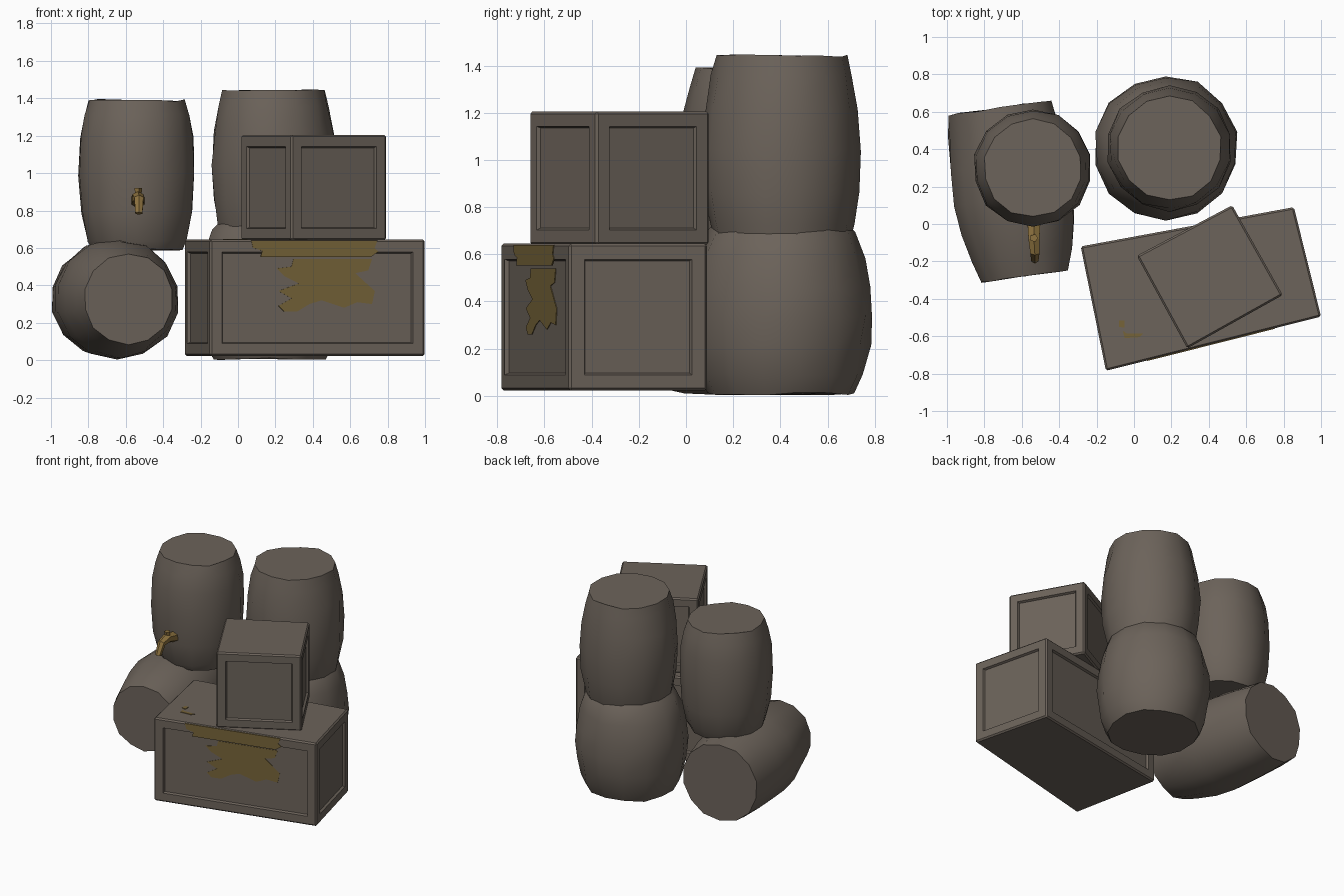
import bpy, bmesh, math, random
from mathutils import Vector

if "Cube" in bpy.data.objects:
    bpy.data.objects.remove(bpy.data.objects["Cube"])

random.seed(4)


def material(name, rgb):
    m = bpy.data.materials.new(name)
    m.diffuse_color = (*rgb, 1)
    m.use_nodes = True
    m.node_tree.nodes["Principled BSDF"].inputs["Base Color"].default_value = m.diffuse_color
    return m


WOOD = material("weathered wood", (0.150, 0.125, 0.103))
STAIN = material("ochre stain", (0.180, 0.125, 0.040))
BRASS = material("old brass", (0.270, 0.170, 0.050))


def finish(bm, name, mat, smooth=None):
    bmesh.ops.recalc_face_normals(bm, faces=bm.faces)
    me = bpy.data.meshes.new(name)
    bm.to_mesh(me)
    bm.free()
    me.materials.append(mat)
    ob = bpy.data.objects.new(name, me)
    bpy.context.collection.objects.link(ob)
    if smooth:
        bpy.ops.object.select_all(action='DESELECT')
        ob.select_set(True)
        bpy.context.view_layer.objects.active = ob
        bpy.ops.object.shade_smooth_by_angle(angle=math.radians(smooth))
    return ob


def loft(name, rings, mat, sides, jitter=0.0, smooth=None):
    """rings: (centre, axis direction, radius), joined by quads and capped."""
    bm = bmesh.new()
    loops = []
    for c, d, r in rings:
        q = Vector(d).to_track_quat('Z', 'Y')
        loop = []
        for i in range(sides):
            a = math.tau * (i + 0.5) / sides
            rr = r * (1 + random.uniform(-jitter, jitter))
            p = Vector((rr * math.cos(a), rr * math.sin(a),
                        random.uniform(-jitter, jitter) * 0.4))
            loop.append(bm.verts.new(Vector(c) + q @ p))
        loops.append(loop)
    for a, b in zip(loops, loops[1:]):
        for i in range(sides):
            j = (i + 1) % sides
            bm.faces.new((a[i], a[j], b[j], b[i]))
    bm.faces.new(loops[0][::-1])
    bm.faces.new(loops[-1])
    return finish(bm, name, mat, smooth)


def barrel(name, base, axis, profile):
    """profile: (distance along axis, radius)."""
    d = Vector(axis).normalized()
    loft(name, [(Vector(base) + d * t, d, r) for t, r in profile],
         WOOD, 14, 0.018, 40)


def crate(name, corners, z0, z1, frame):
    """Box over four plan corners with recessed panels on the four sides."""
    bm = bmesh.new()
    lo = [bm.verts.new((x, y, z0)) for x, y in corners]
    hi = [bm.verts.new((x, y, z1)) for x, y in corners]
    bm.faces.new(lo[::-1])
    bm.faces.new(hi)
    for i in range(4):
        j = (i + 1) % 4
        bm.faces.new((lo[i], lo[j], hi[j], hi[i]))
    bmesh.ops.bevel(bm, geom=bm.edges[:], offset=0.01, segments=1,
                    affect='EDGES')
    bm.normal_update()
    panels = [f for f in bm.faces
              if f.calc_area() > 0.1 and abs(f.normal.z) < 0.3]
    bmesh.ops.inset_individual(bm, faces=panels, thickness=frame)
    bmesh.ops.inset_individual(bm, faces=panels, thickness=0.01, depth=-0.016)
    finish(bm, name, WOOD)


def plate(name, points, normal, thick=0.006):
    """Thin painted patch extruded along a normal."""
    bm = bmesh.new()
    f = bm.faces.new([bm.verts.new(p) for p in points])
    ext = bmesh.ops.extrude_face_region(bm, geom=[f])
    bmesh.ops.translate(bm, vec=Vector(normal) * thick,
                        verts=[v for v in ext["geom"]
                               if isinstance(v, bmesh.types.BMVert)])
    finish(bm, name, STAIN)


# barrels
barrel("back_lower_barrel", (0.17, 0.405, 0.008), (0, 0, 1),
       [(0, .31), (.08, .35), (.2, .375), (.33, .388), (.45, .38),
        (.58, .35), (.69, .31), (.74, .26)])
barrel("back_upper_barrel", (0.19, 0.405, 0.64), (0, 0, 1),
       [(0, .285), (.09, .305), (.22, .328), (.4, .335), (.58, .325),
        (.72, .298), (.80, .278)])
barrel("left_upper_barrel", (-0.54, 0.30, 0.59), (0, 0, 1),
       [(0, .245), (.05, .27), (.2, .305), (.4, .317), (.6, .31),
        (.72, .288), (.80, .262)])
barrel("lying_barrel", (-0.715, 0.62, 0.325), (0.13, -0.9, 0),
       [(0, .285), (.12, .302), (.3, .32), (.48, .325), (.64, .312),
        (.80, .275), (.905, .243)])

# crates
BIG = [(-0.15, -0.785), (1.0, -0.495), (0.855, 0.09), (-0.285, -0.12)]
crate("large_crate", BIG, 0.022, 0.645, 0.08)
crate("small_crate",
      [(0.285, -0.665), (0.795, -0.38), (0.525, 0.10), (0.015, -0.17)],
      0.64, 1.205, 0.075)

# spilled stain on the front of the large crate, in front-view x, z
a, b = Vector(BIG[0]), Vector(BIG[1])
edge = (b - a).normalized()
out = Vector((edge.y, -edge.x, 0))


def on_front(pts, offset):
    res = []
    for x, z in pts:
        p = a + (b - a) * ((x - a.x) / (b.x - a.x))
        res.append(Vector((p.x, p.y, z)) + out * offset)
    return res


plate("rim_stain", on_front(
    [(.07, .64), (.08, .60), (.13, .585), (.12, .552), (.71, .552),
     (.75, .58), (.73, .60), (.745, .64)], -0.003), out)
plate("panel_stain", on_front(
    [(.30, .54), (.72, .54), (.70, .48), (.63, .465), (.69, .41), (.735, .37),
     (.72, .30), (.64, .31), (.57, .28), (.45, .32), (.385, .30), (.32, .26),
     (.25, .26), (.22, .29), (.29, .33), (.22, .37), (.33, .41), (.25, .45),
     (.21, .49), (.29, .50)], -0.019), out)

# small drips on top of the large crate
for k, pts in enumerate([
        [(-.08, -.515), (-.05, -.515), (-.05, -.555), (-.08, -.55)],
        [(-.06, -.57), (-.04, -.585), (.05, -.585), (.03, -.605),
         (-.05, -.61)]]):
    plate("top_stain_%d" % (k + 1), [(x, y, 0.643) for x, y in pts],
          (0, 0, 1))

# tap on the left barrel: spout bending down, with a stub handle
loft("tap_spout", [((-.535, .01, .85), (0, -1, .2), .040),
                   ((-.535, -.08, .87), (0, -1, 0), .034),
                   ((-.53, -.15, .86), (0, -1, -.7), .028),
                   ((-.53, -.19, .785), (0, -.3, -1), .022)], BRASS, 6)
loft("tap_handle", [((-.535, -.07, .87), (0, 0, 1), .018),
                    ((-.535, -.075, .92), (0, 0, 1), .022)], BRASS, 5)
